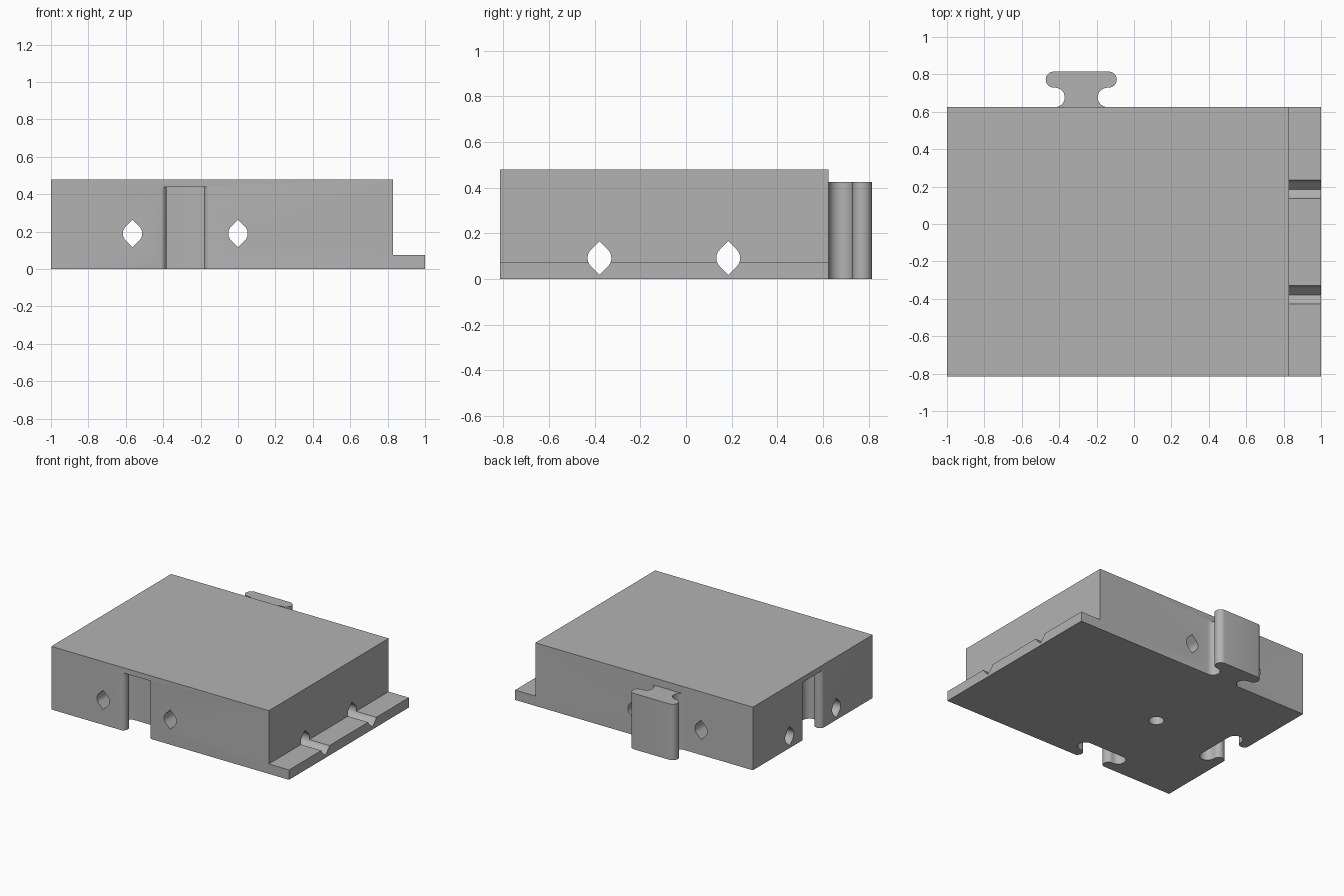
import bpy, bmesh, math
from mathutils import Matrix, Vector

cube = bpy.data.objects.get("Cube")
if cube:
    bpy.data.objects.remove(cube, do_unlink=True)

grey = bpy.data.materials.new("Plain grey")
grey.use_nodes = True
colour = (0.45, 0.45, 0.45, 1)
grey.diffuse_color = colour
grey.node_tree.nodes["Principled BSDF"].inputs["Base Color"].default_value = colour


def prism(name, outline, origin, u, v, depth):
    """Extrude a 2D outline, drawn on axes u and v, along their normal."""
    u, v = Vector(u), Vector(v)
    frame = Matrix((u, v, u.cross(v))).transposed().to_4x4()
    frame.translation = origin
    bm = bmesh.new()
    face = bm.faces.new([bm.verts.new((a, b, 0)) for a, b in outline])
    top = bmesh.ops.extrude_face_region(bm, geom=[face])["geom"]
    bmesh.ops.translate(bm, vec=(0, 0, depth),
                        verts=[e for e in top if isinstance(e, bmesh.types.BMVert)])
    bm.transform(frame)
    bmesh.ops.recalc_face_normals(bm, faces=bm.faces)
    mesh = bpy.data.meshes.new(name)
    bm.to_mesh(mesh)
    bm.free()
    mesh.materials.append(grey)
    obj = bpy.data.objects.new(name, mesh)
    bpy.context.collection.objects.link(obj)
    return obj


def arc(cx, cy, r, start, end, steps=12):
    angles = [math.radians(start + (end - start) * i / steps) for i in range(steps + 1)]
    return [(cx + r * math.cos(t), cy + r * math.sin(t)) for t in angles]


def connector(gap=0.0):
    """Outline of the T-shaped connector: waisted neck and rounded head."""
    half = [(0.14, -0.06)]
    half += arc(0.14, 0.052, 0.052 - gap, 270, 90)
    half += arc(0.147, 0.147, 0.043 + gap, -90, 90)
    return half + [(-a, b) for a, b in reversed(half)]


def combine(target, tool, operation):
    mod = target.modifiers.new(tool.name, "BOOLEAN")
    mod.operation, mod.object, mod.solver = operation, tool, "EXACT"
    bpy.context.view_layer.objects.active = target
    bpy.ops.object.modifier_apply(modifier=mod.name)
    bpy.data.objects.remove(tool, do_unlink=True)


MID_X, MID_Y = -0.282, -0.097
FRONT, BACK = -0.815, 0.625

# Block with the low flange on its left side
profile = [(-1, 0), (1, 0), (1, 0.075), (0.83, 0.075), (0.83, 0.48), (-1, 0.48)]
body = prism("block_body", profile, (0, BACK, 0), (1, 0, 0), (0, 0, 1), BACK - FRONT)

# Connector tab on the back
tab = prism("connector_tab", connector(), (MID_X, BACK, 0), (1, 0, 0), (0, 1, 0), 0.425)
combine(body, tab, "UNION")

# Matching sockets in the front and right sides, open at the bottom
for origin, u, v in (((MID_X, FRONT - 0.015, -0.1), (1, 0, 0), (0, 1, 0)),
                     ((-1.015, MID_Y, -0.1), (0, -1, 0), (1, 0, 0))):
    socket = prism("socket_cutter", connector(0.012), origin, u, v, 0.54)
    combine(body, socket, "DIFFERENCE")

# Through holes, round at the sides and pointed at top and bottom
R = 0.052
tip = R * math.sqrt(2)
hole = arc(0, 0, R, -45, 45) + [(0, tip)] + arc(0, 0, R, 135, 225) + [(0, -tip)]
for side in (-1, 1):
    across = side * 0.282
    combine(body, prism("hole_cutter", hole, (MID_X + across, 1.5, 0.19),
                        (1, 0, 0), (0, 0, 1), 3), "DIFFERENCE")
    combine(body, prism("hole_cutter", hole, (-1.5, MID_Y + across, 0.092),
                        (0, 1, 0), (0, 0, 1), 3), "DIFFERENCE")

# Blind round hole in the underside
bore = arc(0, 0, 0.053, 0, 345, 23)
combine(body, prism("bore_cutter", bore, (MID_X, MID_Y, -0.1),
                    (1, 0, 0), (0, 1, 0), 0.54), "DIFFERENCE")

bpy.ops.object.select_all(action="DESELECT")
body.select_set(True)
bpy.context.view_layer.objects.active = body
bpy.ops.object.shade_smooth_by_angle(angle=math.radians(30))
